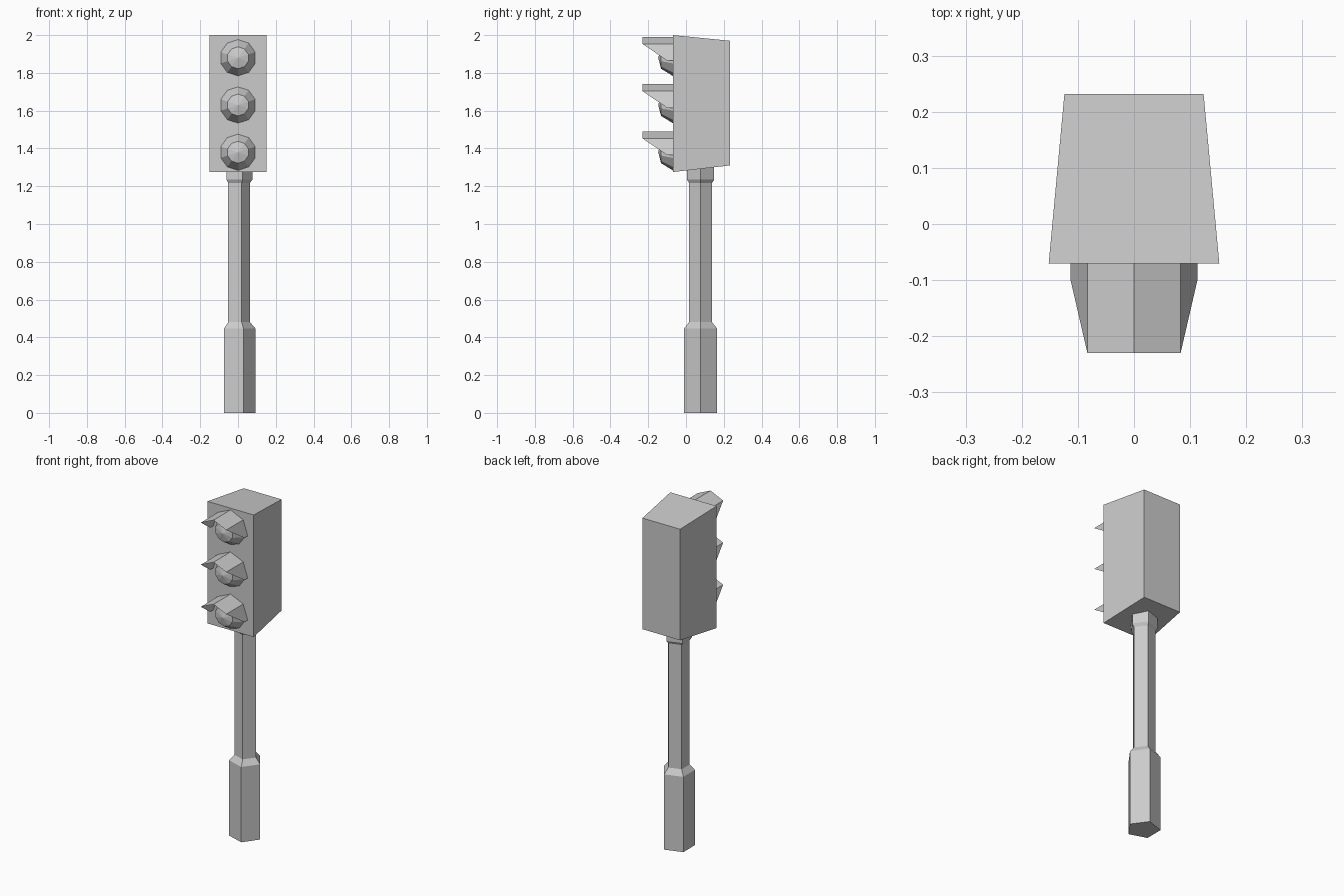
import bpy
from math import cos, sin, tau

if "Cube" in bpy.data.objects:
    bpy.data.objects.remove(bpy.data.objects["Cube"])

FRONT_Y = -0.07    # front plane of the signal box


def make(name, verts, faces):
    mesh = bpy.data.meshes.new(name)
    mesh.from_pydata(verts, [], faces)
    mesh.update()
    obj = bpy.data.objects.new(name, mesh)
    bpy.context.collection.objects.link(obj)
    return obj


def loft(name, rings, cap_start=True, tip=None):
    """Skin equal-sized rings; close the end with a polygon or a tip point."""
    n = len(rings[0])
    verts = [p for ring in rings for p in ring]
    faces = [(k * n + i, k * n + (i + 1) % n, (k + 1) * n + (i + 1) % n, (k + 1) * n + i)
             for k in range(len(rings) - 1) for i in range(n)]
    last = (len(rings) - 1) * n
    if cap_start:
        faces.append(tuple(reversed(range(n))))
    if tip:
        verts.append(tip)
        faces += [(last + i, last + (i + 1) % n, len(verts) - 1) for i in range(n)]
    else:
        faces.append(tuple(range(last, last + n)))
    return make(name, verts, faces)


# Five-sided post: wide base, slim pole and collar under the box
def pentagon(r, z):
    return [(r * cos(tau * i / 5), 0.077 + r * sin(tau * i / 5), z) for i in range(5)]


post_profile = [(0.092, 0), (0.092, 0.447), (0.064, 0.48), (0.064, 1.218),
                (0.076, 1.235), (0.076, 1.31)]
loft("post", [pentagon(r, z) for r, z in post_profile])


# Signal box, narrowing towards the back
def rectangle(x, y, z0, z1):
    return [(-x, y, z0), (x, y, z0), (x, y, z1), (-x, y, z1)]


loft("signal_box", [rectangle(0.124, 0.232, 1.31, 1.97),
                    rectangle(0.152, FRONT_Y, 1.275, 2.0)])


# Faceted lens dome facing -y
def lens_ring(r, y, z):
    return [(r * sin(tau * i / 10), y, z - r * cos(tau * i / 10)) for i in range(10)]


# Open visor sheet: (x, z offset, front y) along the right half
VISOR = [(0, 0.11, -0.23), (0.083, 0.073, -0.23), (0.113, -0.015, -0.10)]


def visor(name, z):
    outline = [(-x, dz, y) for x, dz, y in reversed(VISOR[1:])] + VISOR
    verts = []
    for x, dz, y in outline:
        verts += [(x, FRONT_Y, z + dz), (x, y, z + dz)]
    make(name, verts, [(2 * i, 2 * i + 1, 2 * i + 3, 2 * i + 2) for i in range(4)])


for label, z in (("top", 1.88), ("middle", 1.63), ("bottom", 1.38)):
    loft(label + "_lens", [lens_ring(0.096, FRONT_Y, z), lens_ring(0.058, -0.132, z)],
         cap_start=False, tip=(0, -0.147, z))
    visor(label + "_visor", z)
